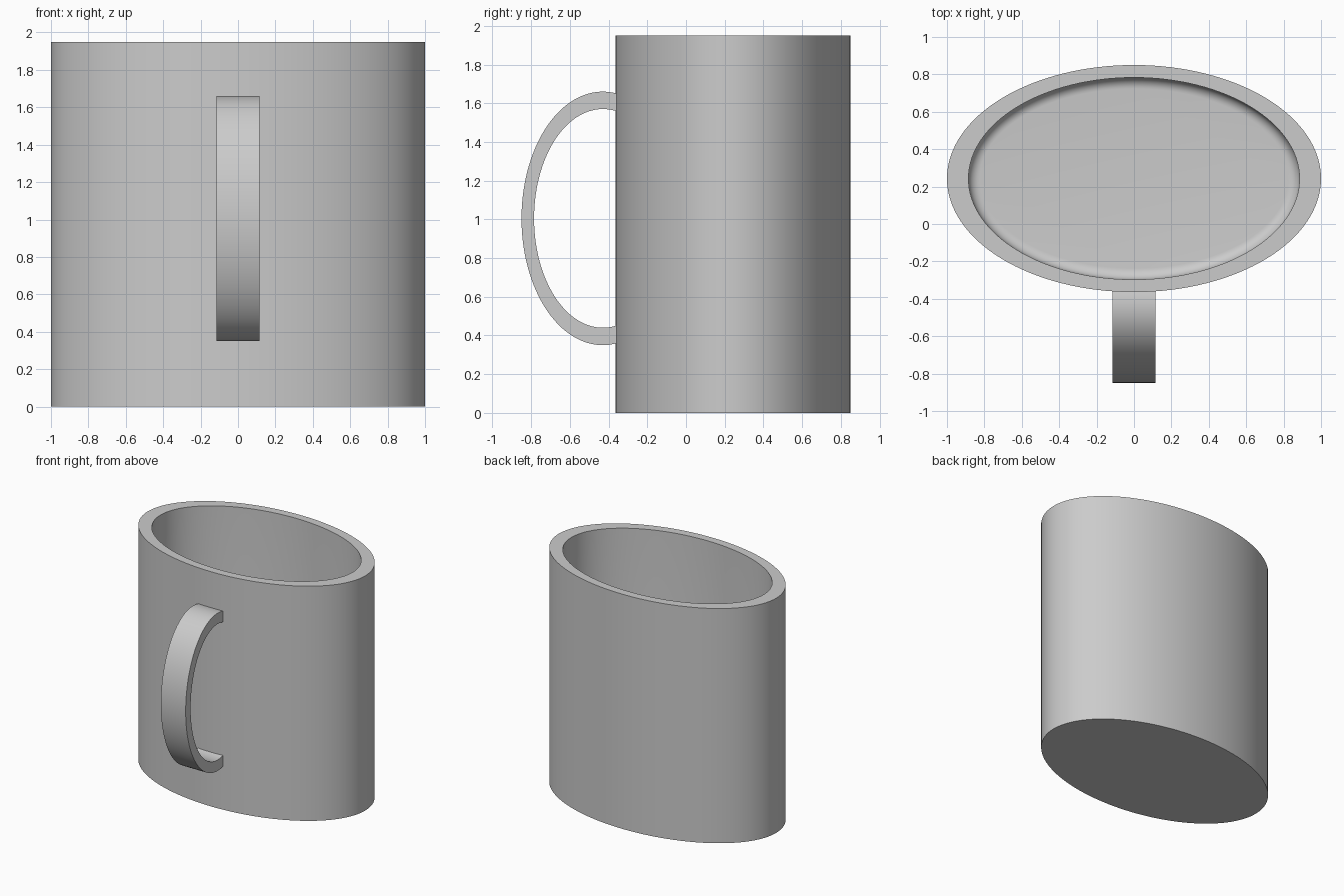
import bpy
import bmesh
from math import sin, cos, pi, radians, asin

cube = bpy.data.objects.get("Cube")
if cube:
    bpy.data.objects.remove(cube, do_unlink=True)

# Single plain grey
grey = bpy.data.materials.new("plain grey")
grey.use_nodes = True
colour = (0.6, 0.6, 0.6, 1)
grey.diffuse_color = colour
grey.node_tree.nodes["Principled BSDF"].inputs["Base Color"].default_value = colour

CENTRE_Y, HEIGHT, FLOOR = 0.243, 1.95, 0.12
OUTER, INNER, FILLET = (1.0, 0.607), (0.885, 0.54), 0.06
SIDES = 128


def finish(name, bm):
    bmesh.ops.recalc_face_normals(bm, faces=bm.faces)
    mesh = bpy.data.meshes.new(name)
    bm.to_mesh(mesh)
    bm.free()
    mesh.materials.append(grey)
    obj = bpy.data.objects.new(name, mesh)
    bpy.context.collection.objects.link(obj)
    bpy.ops.object.select_all(action='DESELECT')
    obj.select_set(True)
    bpy.context.view_layer.objects.active = obj
    bpy.ops.object.shade_smooth_by_angle(angle=radians(30))


def bridge(bm, a, b, closed=True):
    n = len(a)
    for i in range(n if closed else n - 1):
        j = (i + 1) % n
        bm.faces.new((a[i], a[j], b[j], b[i]))


# Oval mug body: outer wall, rim, inner wall, rounded inner floor edge
levels = [(OUTER, 0, 0), (OUTER, 0, HEIGHT), (INNER, 0, HEIGHT)]
for k in range(9):
    t = k / 8 * pi / 2
    levels.append((INNER, FILLET * (1 - cos(t)), FLOOR + FILLET * (1 - sin(t))))

bm = bmesh.new()
rings = []
for (a, b), inset, z in levels:
    rings.append([bm.verts.new(((a - inset) * cos(2 * pi * i / SIDES),
                                CENTRE_Y + (b - inset) * sin(2 * pi * i / SIDES), z))
                  for i in range(SIDES)])
for lower, upper in zip(rings, rings[1:]):
    bridge(bm, lower, upper)
bm.faces.new(rings[0])
bm.faces.new(rings[-1])
finish("mug_body", bm)

# Flat strap handle: half-oval band whose ends sink into the front wall
HANDLE_Y, HANDLE_Z, HALF_WIDTH, END_Y = -0.43, 1.005, 0.114, -0.35
STEPS = 64


def arc(bm, x, ry, rz):
    extra = asin((END_Y - HANDLE_Y) / ry)
    points = []
    for i in range(STEPS + 1):
        t = -(pi / 2 + extra) + (pi + 2 * extra) * i / STEPS
        points.append(bm.verts.new((x, HANDLE_Y - ry * cos(t), HANDLE_Z + rz * sin(t))))
    return points


bm = bmesh.new()
strips = [arc(bm, -HALF_WIDTH, 0.42, 0.655), arc(bm, HALF_WIDTH, 0.42, 0.655),
          arc(bm, HALF_WIDTH, 0.355, 0.565), arc(bm, -HALF_WIDTH, 0.355, 0.565)]
for k in range(4):
    bridge(bm, strips[k], strips[(k + 1) % 4], closed=False)
for end in (0, -1):
    bm.faces.new([s[end] for s in strips])
finish("handle", bm)
